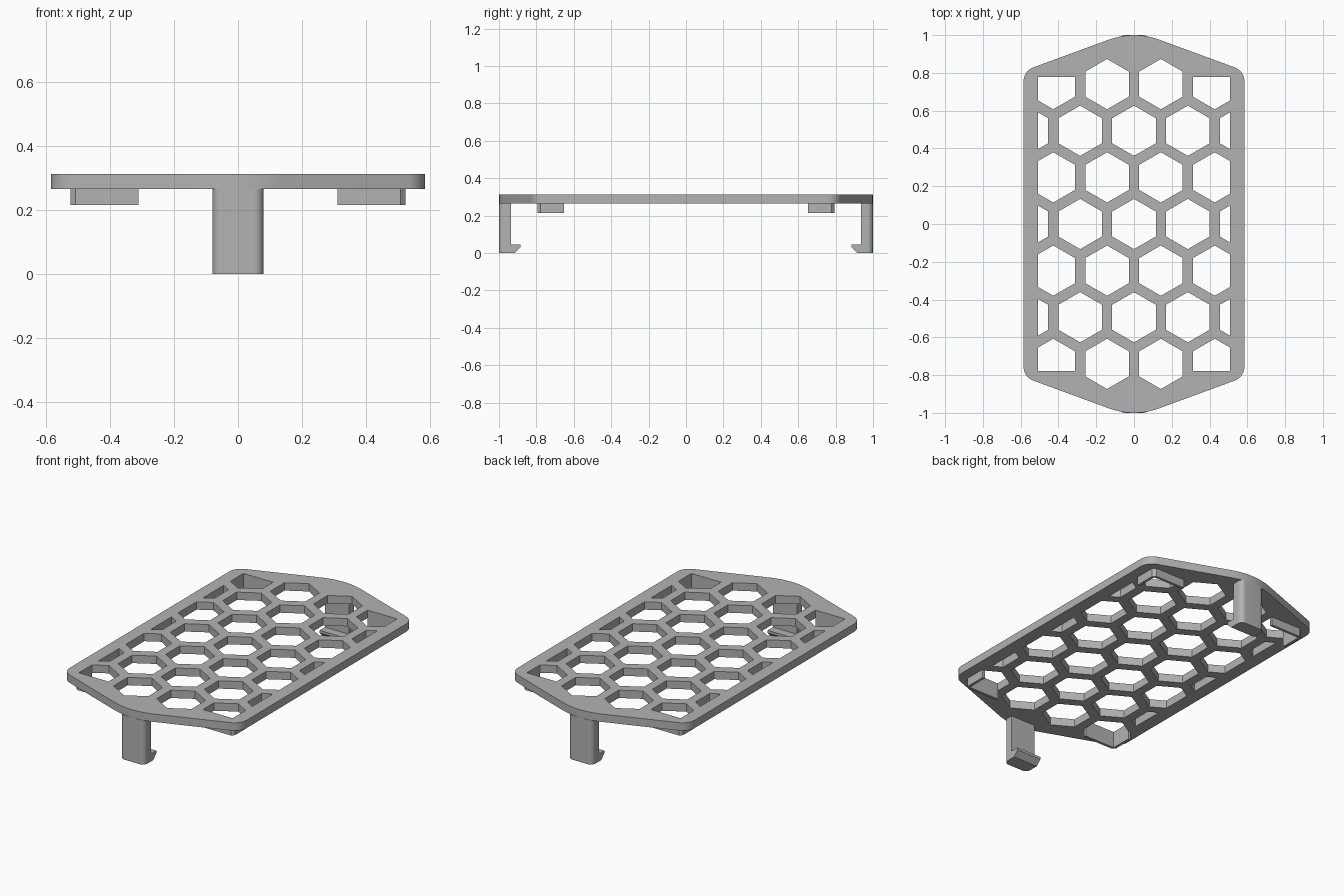
import bpy, bmesh, math
from mathutils import Vector

if "Cube" in bpy.data.objects:
    bpy.data.objects.remove(bpy.data.objects["Cube"], do_unlink=True)

grey = bpy.data.materials.new("plain_grey")
grey.use_nodes = True
COLOUR = (0.45, 0.45, 0.45, 1)
grey.diffuse_color = COLOUR
grey.node_tree.nodes["Principled BSDF"].inputs["Base Color"].default_value = COLOUR

PLATE_BOTTOM, PLATE_TOP = 0.265, 0.312
HOLE_X, HOLE_Y = 0.508, 0.777      # limits of the perforated area
PITCH, HEX_R = 0.285, 0.133
ROW = PITCH * math.sqrt(3) / 2


def prism(name, loops, offset, to_3d=lambda a, b: (a, b, 0)):
    """Fill an outline (further loops are holes) and extrude it by offset."""
    bm = bmesh.new()
    for loop in loops:
        verts = [bm.verts.new(to_3d(*p)) for p in loop]
        for i, v in enumerate(verts):
            bm.edges.new((verts[i - 1], v))
    if len(loops) == 1:
        bm.faces.new(verts)
    else:
        bmesh.ops.triangle_fill(bm, use_beauty=True, edges=bm.edges[:])
    result = bmesh.ops.extrude_face_region(bm, geom=bm.faces[:], use_keep_orig=True)
    moved = [g for g in result["geom"] if isinstance(g, bmesh.types.BMVert)]
    bmesh.ops.translate(bm, verts=moved, vec=offset)
    bmesh.ops.recalc_face_normals(bm, faces=bm.faces[:])
    mesh = bpy.data.meshes.new(name)
    bm.to_mesh(mesh)
    bm.free()
    mesh.materials.append(grey)
    obj = bpy.data.objects.new(name, mesh)
    bpy.context.collection.objects.link(obj)
    bpy.ops.object.select_all(action='DESELECT')
    obj.select_set(True)
    bpy.context.view_layer.objects.active = obj
    bpy.ops.object.shade_smooth_by_angle(angle=math.radians(25))
    return obj


def fillet(corners, steps=10):
    """Round each (x, y, radius) corner of a convex polygon."""
    out = []
    for i, (x, y, r) in enumerate(corners):
        p = Vector((x, y))
        if r == 0:
            out.append(p)
            continue
        a = (Vector(corners[i - 1][:2]) - p).normalized()
        b = (Vector(corners[(i + 1) % len(corners)][:2]) - p).normalized()
        half = a.angle(b) / 2
        centre = p + (a + b).normalized() * r / math.sin(half)
        start = p + a * r / math.tan(half) - centre
        end = p + b * r / math.tan(half) - centre
        sweep = math.pi - 2 * half
        for k in range(steps + 1):
            t = k / steps
            out.append(centre + (start * math.sin((1 - t) * sweep)
                                 + end * math.sin(t * sweep)) / math.sin(sweep))
    return out


def clip(poly, normal, limit):
    """Keep the part of a polygon where p . normal <= limit."""
    out = []
    for i, p in enumerate(poly):
        q = poly[i - 1]
        dp, dq = p.dot(normal) - limit, q.dot(normal) - limit
        if dp * dq < 0:
            out.append(q.lerp(p, dq / (dq - dp)))
        if dp <= 0:
            out.append(p)
    return out


# Honeycomb plate
outline = fillet([(0.585, -0.81, 0.08), (0.585, 0.81, 0.08), (0, 1.0248, 0.38),
                  (-0.585, 0.81, 0.08), (-0.585, -0.81, 0.08), (0, -1.0248, 0.38)])
holes = []
for row in range(-3, 4):
    columns = (-1.5, -0.5, 0.5, 1.5) if row % 2 else (-2, -1, 0, 1, 2)
    for col in columns:
        centre = Vector((col * PITCH, row * ROW))
        hexagon = [centre + HEX_R * Vector((math.sin(k * math.pi / 3), math.cos(k * math.pi / 3)))
                   for k in range(6)]
        for side in (-1, 1):
            hexagon = clip(hexagon, Vector((side, 0)), HOLE_X)
            if abs(col) > 1:
                hexagon = clip(hexagon, Vector((0, side)), HOLE_Y)
        holes.append(hexagon)
plate = prism("honeycomb_plate", [outline] + holes, (0, 0, PLATE_TOP - PLATE_BOTTOM))
plate.location.z = PLATE_BOTTOM

# Thin L-shaped locating lips below the corner holes
WALL = 0.016
ox, oy = HOLE_X + WALL, HOLE_Y + WALL
lip = [(0.311, HOLE_Y), (HOLE_X, HOLE_Y), (HOLE_X, 0.652), (ox, 0.652),
       (ox, HOLE_Y), (HOLE_X, oy), (0.311, oy)]
for sy, end in ((-1, "front"), (1, "back")):
    for sx, side in ((-1, "right"), (1, "left")):
        obj = prism(f"{end}_{side}_corner_lip", [[(sx * x, sy * y) for x, y in lip]], (0, 0, 0.05))
        obj.location.z = PLATE_BOTTOM - 0.05

# Clip legs with inward hooks at both ends
leg = fillet([(-0.08, 0.935, 0), (0.08, 0.935, 0), (0.08, 1, 0.03), (-0.08, 1, 0.03)])
hook = [(0.94, 0), (0.915, 0), (0.885, 0.03), (0.885, 0.045), (0.94, 0.045)]
for s, end in ((-1, "front"), (1, "back")):
    prism(f"{end}_clip_leg", [[(x, s * y) for x, y in leg]], (0, 0, PLATE_BOTTOM))
    prism(f"{end}_clip_hook", [[(s * y, z) for y, z in hook]], (0.16, 0, 0),
          lambda y, z: (-0.08, y, z))
